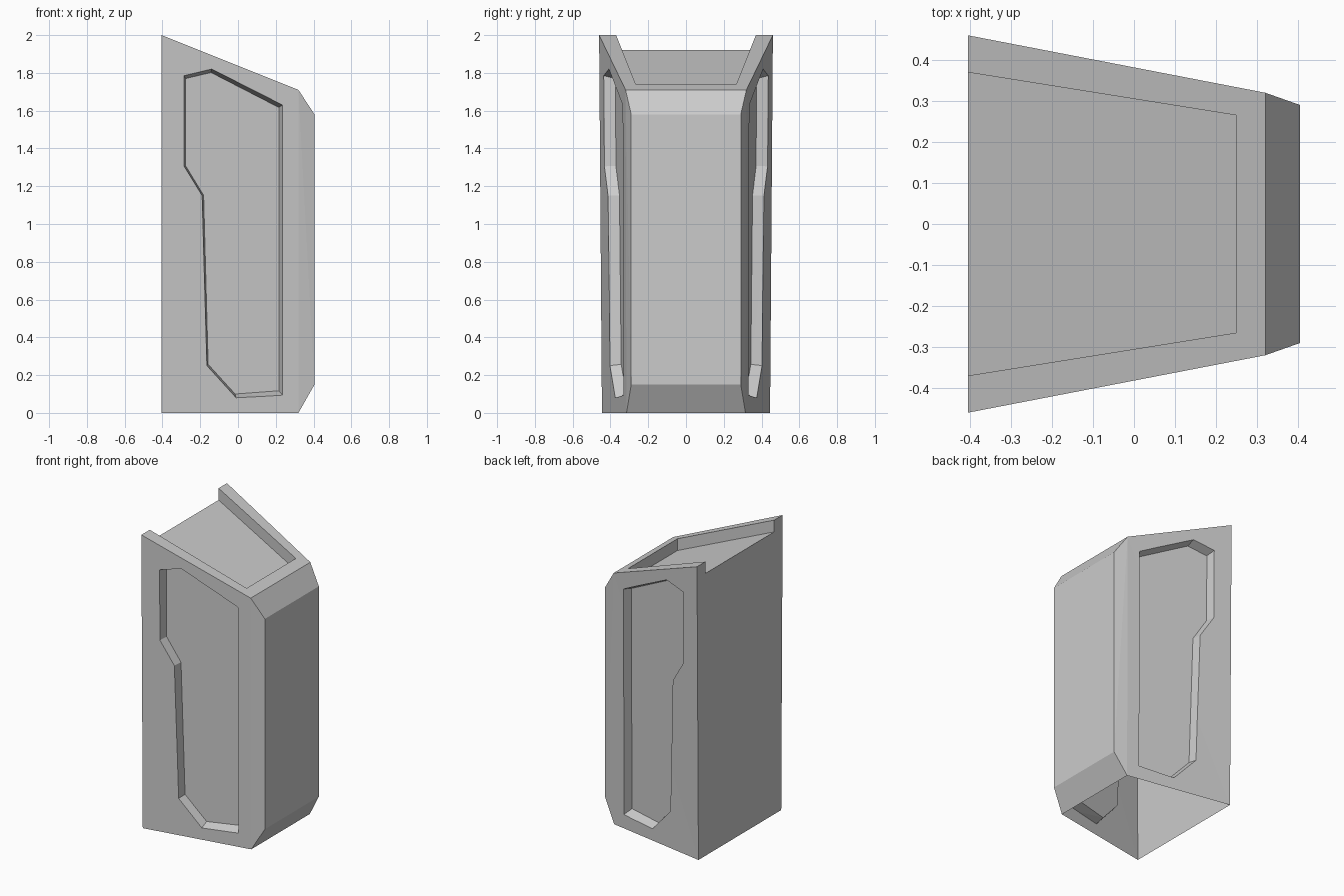
import bpy, bmesh

if "Cube" in bpy.data.objects:
    bpy.data.objects.remove(bpy.data.objects["Cube"])


def make_object(name, bm):
    bmesh.ops.triangulate(bm, faces=[f for f in bm.faces if len(f.verts) == 4])
    bmesh.ops.recalc_face_normals(bm, faces=bm.faces)
    mesh = bpy.data.meshes.new(name)
    bm.to_mesh(mesh)
    bm.free()
    obj = bpy.data.objects.new(name, mesh)
    bpy.context.collection.objects.link(obj)
    return obj


def loft(name, loop_a, loop_b):
    """Closed solid between two loops of equal length."""
    bm = bmesh.new()
    a = [bm.verts.new(p) for p in loop_a]
    b = [bm.verts.new(p) for p in loop_b]
    bm.faces.new(a)
    bm.faces.new(b[::-1])
    for i in range(len(a)):
        j = (i + 1) % len(a)
        bm.faces.new((a[i], b[i], b[j], a[j]))
    return make_object(name, bm)


# Tapered body: x, z and half width at each profile corner
profile = [(-0.405, 0, 0.445), (0.32, 0, 0.315), (0.405, 0.15, 0.29),
           (0.405, 1.58, 0.29), (0.32, 1.71, 0.32), (-0.405, 2.0, 0.46)]
bm = bmesh.new()
rings = {s: [bm.verts.new((x, s * w, z)) for x, z, w in profile] for s in (-1, 1)}
for ring in rings.values():
    bm.faces.new([ring[i] for i in (0, 1, 4, 5)])   # side panel
    bm.faces.new([ring[i] for i in (1, 2, 3, 4)])   # bevelled front edge
for i in range(6):
    j = (i + 1) % 6
    bm.faces.new((rings[-1][i], rings[-1][j], rings[1][j], rings[1][i]))
body = make_object("cabinet_body", bm)

# Side recess cutters: rim outline and slightly smaller floor outline (x, z)
rim = [(-0.285, 1.785), (-0.14, 1.82), (0.235, 1.63), (0.235, 0.095),
       (-0.01, 0.08), (-0.165, 0.25), (-0.19, 1.15), (-0.285, 1.305)]
floor = [(-0.277, 1.77), (-0.143, 1.802), (0.216, 1.617), (0.216, 0.117),
         (-0.015, 0.10), (-0.158, 0.257), (-0.182, 1.152), (-0.277, 1.308)]


def side_y(x, z):
    return 0.372 - 0.19 * x + 0.005 * z


cutters = []
for s in (-1, 1):
    inner = [(x, s * (side_y(x, z) - 0.06), z) for x, z in floor]
    outer = []
    for (rx, rz), (fx, fz) in zip(rim, floor):
        x, z = rx + (rx - fx) * 0.5, rz + (rz - fz) * 0.5
        outer.append((x, s * (side_y(x, z) + 0.03), z))
    cutters.append(loft("side_recess_cutter", inner, outer))

# Top tray cutter, open at the back
tray = [(-0.5, -0.385), (0.25, -0.265), (0.25, 0.265), (-0.5, 0.385)]
cutters.append(loft("top_tray_cutter",
                    [(x, y, 1.758 - 0.4 * x) for x, y in tray],
                    [(x, y, 2.2 - 0.4 * x) for x, y in tray]))

# Carve the recesses and discard the cutters
bpy.context.view_layer.objects.active = body
for cutter in cutters:
    cutter.hide_render = True
    mod = body.modifiers.new("recess", 'BOOLEAN')
    mod.operation = 'DIFFERENCE'
    mod.solver = 'EXACT'
    mod.object = cutter
    bpy.ops.object.modifier_apply(modifier=mod.name)
    bpy.data.objects.remove(cutter)

# Open the underside
bm = bmesh.new()
bm.from_mesh(body.data)
under = [f for f in bm.faces if max(v.co.z for v in f.verts) < 0.001]
bmesh.ops.delete(bm, geom=under, context='FACES')
bm.to_mesh(body.data)
bm.free()
